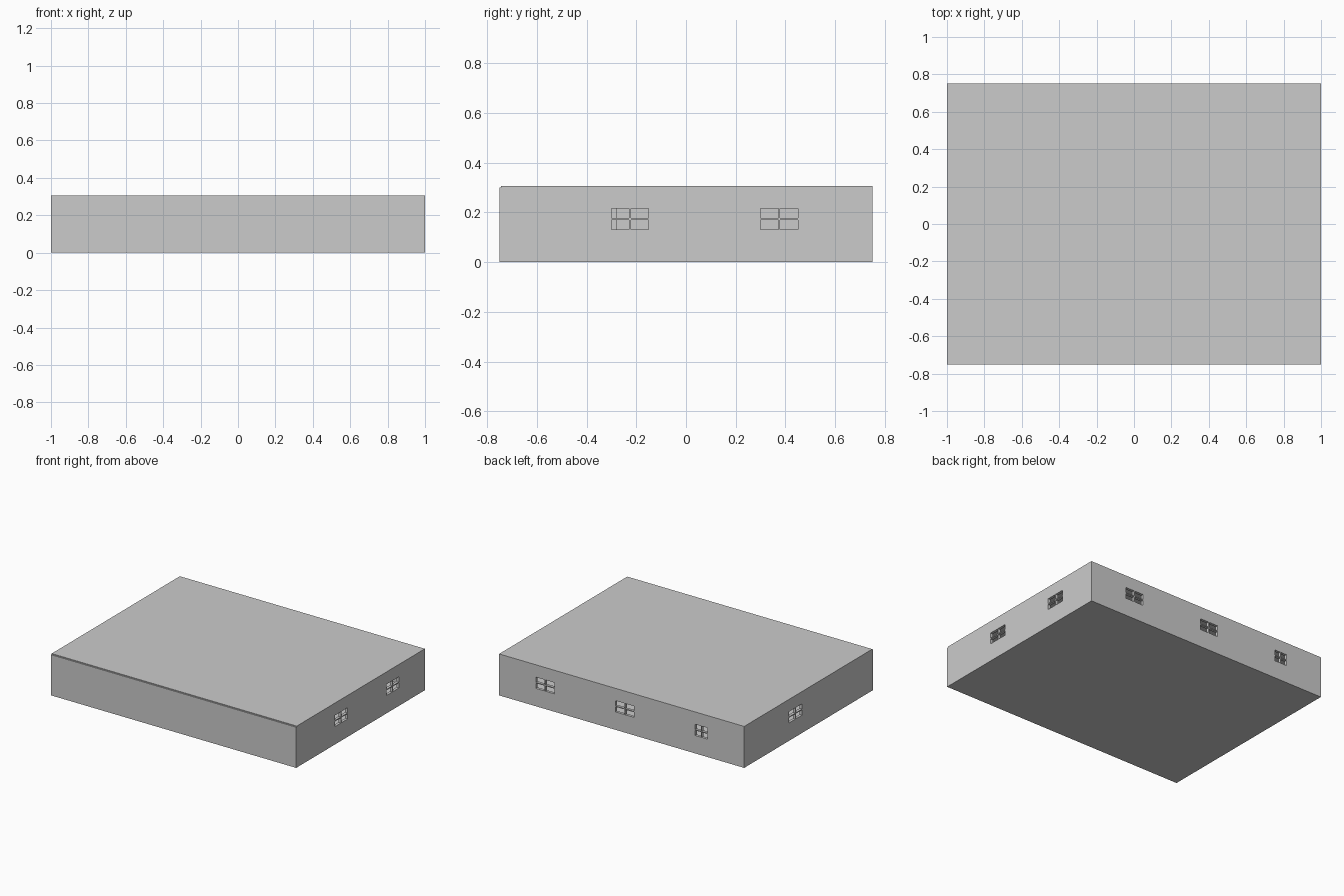
import bpy, bmesh
from mathutils import Matrix, Vector

if "Cube" in bpy.data.objects:
    bpy.data.objects.remove(bpy.data.objects["Cube"])

W, D, H, T = 2.0, 1.5, 0.30, 0.02      # plan, wall height, wall thickness
Z0, Z1, BAR = 0.132, 0.215, 0.007      # window sill, head, glazing bar width


def boxes(name, specs):
    """One object made of boxes, each given as (x0, x1, y0, y1, z0, z1)."""
    bm = bmesh.new()
    for x0, x1, y0, y1, z0, z1 in specs:
        c = Vector(((x0 + x1) / 2, (y0 + y1) / 2, (z0 + z1) / 2))
        m = Matrix.Translation(c) @ Matrix.Diagonal((x1 - x0, y1 - y0, z1 - z0, 1))
        bmesh.ops.create_cube(bm, size=1, matrix=m)
    me = bpy.data.meshes.new(name)
    bm.to_mesh(me)
    bm.free()
    ob = bpy.data.objects.new(name, me)
    bpy.context.collection.objects.link(ob)
    return ob


def cut(ob, cutter):
    mod = ob.modifiers.new("cut", 'BOOLEAN')
    mod.operation, mod.solver, mod.object = 'DIFFERENCE', 'EXACT', cutter
    cutter.hide_render = True
    cutter.hide_set(True)


def on_side(side, a0, a1, d0, d1, z0, z1):
    """Box on a wall: a runs along the wall, d is depth in from its outer face."""
    if side == "right":
        return (W / 2 - d1, W / 2 - d0, a0, a1, z0, z1)
    if side == "left":
        return (-W / 2 + d0, -W / 2 + d1, a0, a1, z0, z1)
    return (a0, a1, D / 2 - d1, D / 2 - d0, z0, z1)


# floor, and thin roof set back slightly at the front
boxes("floor", [(-W / 2, W / 2, -D / 2, D / 2, 0, 0.006)])
boxes("roof", [(-W / 2, W / 2, -D / 2 + 0.007, D / 2, H, H + 0.006)])

# windows: wall, start, end
windows = [("right", -0.30, -0.15), ("right", 0.30, 0.45),
           ("back", 0.55, 0.70), ("back", -0.10, 0.05), ("back", -0.70, -0.60),
           ("left", 0.075, 0.225)]

# outer walls: hollow shell with window openings
walls = boxes("outer_walls", [(-W / 2, W / 2, -D / 2, D / 2, 0.006, H)])
cut(walls, boxes("room_cutter", [(-W / 2 + T, W / 2 - T, -D / 2 + T, D / 2 - T, -0.1, H + 0.1)]))
cut(walls, boxes("window_cutter",
                 [on_side(s, a, b, -0.02, T + 0.02, Z0, Z1) for s, a, b in windows]))

# crossed glazing bars in each window
for i, (s, a, b) in enumerate(windows):
    m, zm, h = (a + b) / 2, (Z0 + Z1) / 2, BAR / 2
    boxes(f"window_bars_{i + 1}", [
        on_side(s, m - h, m + h, 0, T, Z0, Z1),
        on_side(s, a, m - h, 0, T, zm - h, zm + h),
        on_side(s, m + h, b, 0, T, zm - h, zm + h)])

# inner partition glimpsed through the side window
boxes("partition", [(-W / 2 + T, 0.2, -0.30, -0.28, 0.006, H)])
